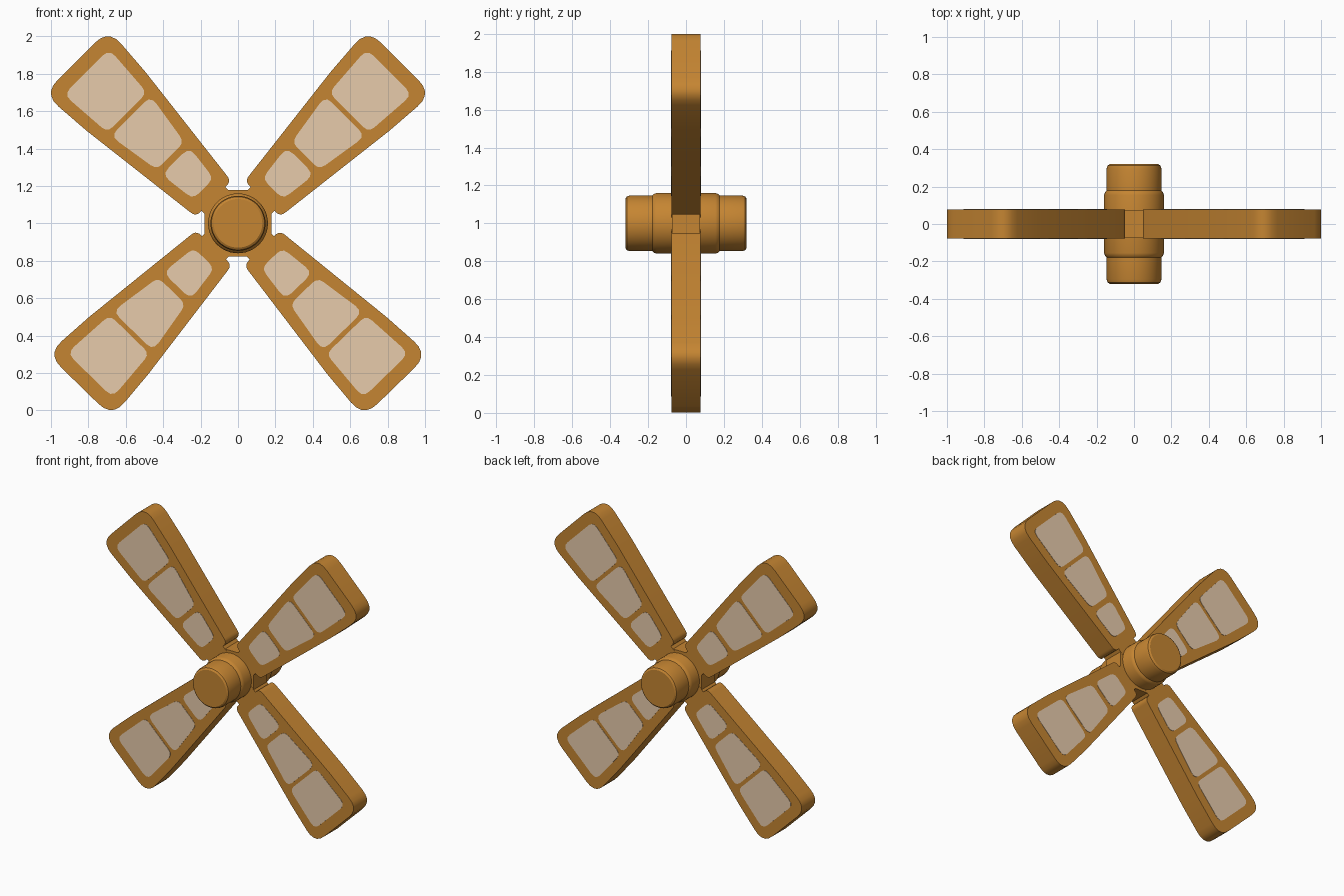
import bpy
import bmesh
import math
from mathutils import Vector

if "Cube" in bpy.data.objects:
    bpy.data.objects.remove(bpy.data.objects["Cube"])


def material(name, rgb):
    mat = bpy.data.materials.new(name)
    mat.use_nodes = True
    mat.diffuse_color = (*rgb, 1)
    mat.node_tree.nodes["Principled BSDF"].inputs["Base Color"].default_value = (*rgb, 1)
    return mat


wood = material("warm wood", (0.56, 0.235, 0.032))
cloth = material("pale sailcloth", (0.80, 0.60, 0.41))
CENTRE = Vector((0, 0, 1))
HALF = 0.077


def rounded(corners, steps=5):
    """Outline with each (u, v, cut) corner replaced by a curve."""
    out = []
    for i, (u, v, cut) in enumerate(corners):
        p = Vector((u, v))
        if not cut:
            out.append(p)
            continue
        before = Vector(corners[i - 1][:2])
        after = Vector(corners[(i + 1) % len(corners)][:2])
        a = p + (before - p).normalized() * cut
        c = p + (after - p).normalized() * cut
        for k in range(steps + 1):
            t = k / steps
            out.append(a * (1 - t) ** 2 + p * 2 * t * (1 - t) + c * t * t)
    return out


def symmetric(side):
    """Mirror one side's corners across the blade's centre line."""
    return side + [(u, -v, cut) for u, v, cut in reversed(side)]


def finish(name, bm, mat, angle=0, scale=1):
    bmesh.ops.recalc_face_normals(bm, faces=bm.faces)
    mesh = bpy.data.meshes.new(name)
    bm.to_mesh(mesh)
    bm.free()
    mesh.materials.append(mat)
    obj = bpy.data.objects.new(name, mesh)
    bpy.context.collection.objects.link(obj)
    obj.location = CENTRE
    obj.rotation_euler.y = -math.radians(angle)
    obj.scale = (scale, 1, scale)
    bpy.ops.object.select_all(action="DESELECT")
    obj.select_set(True)
    bpy.context.view_layer.objects.active = obj
    bpy.ops.object.shade_smooth_by_angle(angle=math.radians(30))
    return obj


def prism(name, outline, y0, y1, mat, angle=0, scale=1):
    bm = bmesh.new()
    face = bm.faces.new([bm.verts.new((p.x, y0, p.y)) for p in outline])
    new = bmesh.ops.extrude_face_region(bm, geom=[face])["geom"]
    verts = [g for g in new if isinstance(g, bmesh.types.BMVert)]
    bmesh.ops.translate(bm, verts=verts, vec=(0, y1 - y0, 0))
    # the starting face stays as the cap unless the extrusion consumed it
    if not any(all(abs(v.co.y - y0) < 1e-5 for v in f.verts) for f in bm.faces):
        bm.faces.new([v for v in bm.verts if abs(v.co.y - y0) < 1e-5])
    return finish(name, bm, mat, angle, scale)


# Blade, neck and panel outlines, measured outwards from the hub
blade = rounded(symmetric([(0.185, 0.134, 0.035), (0.92, 0.222, 0), (1.224, 0.245, 0.105)]))
neck = rounded(symmetric([(0, 0.09, 0), (0.2, 0.09, 0)]))
panels = {
    "inner": (0.262, 0.078, 0.472, 0.104),
    "middle": (0.51, 0.104, 0.812, 0.152),
    "outer": (0.838, 0.15, 1.146, 0.172),
}
arms = {
    "upper_left": (45, 1),
    "upper_right": (135, 1),
    "lower_right": (225.7, 0.99),
    "lower_left": (-45.8, 0.99),
}

for place, (angle, scale) in arms.items():
    prism(place + "_blade", blade, -HALF, HALF, wood, angle, scale)
    prism(place + "_neck", neck, -HALF + 0.001, HALF - 0.001, wood, angle, scale)
    for part, (u0, v0, u1, v1) in panels.items():
        shape = rounded(symmetric([(u0, v0, 0.04), (u1, v1, 0.05)]), 3)
        for side, sign in (("front", -1), ("back", 1)):
            prism(f"{place}_{part}_{side}_panel", shape,
                  sign * (HALF - 0.002), sign * (HALF + 0.002), cloth, angle, scale)

# Eight-sided plate joining the necks
octagon = [Vector((math.cos(a), math.sin(a))) * 0.193
           for a in (math.radians(22.5 + 45 * i) for i in range(8))]
prism("hub_plate", octagon, -HALF + 0.002, HALF - 0.002, wood)

# Turned hub with a wide collar and rounded ends
half_profile = [(0, 0.32), (0.13, 0.32), (0.142, 0.312), (0.147, 0.295),
                (0.147, 0.178), (0.155, 0.17), (0.16, 0.155)]
profile = half_profile + [(r, -y) for r, y in reversed(half_profile)]
bm = bmesh.new()
verts = [bm.verts.new((r, y, 0)) for r, y in profile]
edges = [bm.edges.new(pair) for pair in zip(verts, verts[1:])]
bmesh.ops.spin(bm, geom=verts + edges, cent=(0, 0, 0), axis=(0, 1, 0),
               angle=math.tau, steps=48)
bmesh.ops.remove_doubles(bm, verts=bm.verts, dist=0.0005)
finish("hub", bm, wood)
